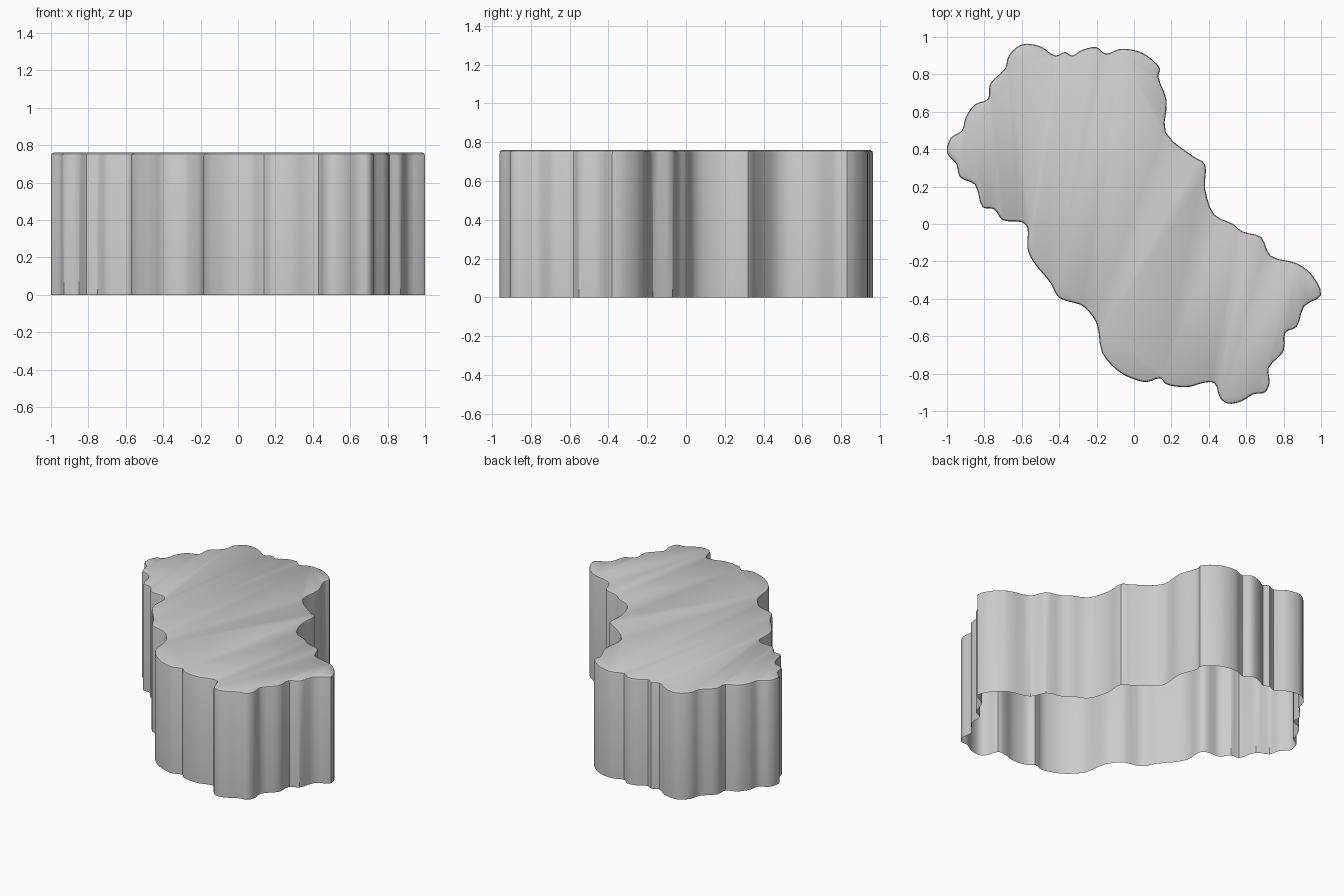
import bpy, bmesh
from mathutils import Vector

if "Cube" in bpy.data.objects:
    bpy.data.objects.remove(bpy.data.objects["Cube"])

HEIGHT = 0.76
STEPS = 3

# Irregular rocky outline, clockwise from the left tip
OUTLINE = [
    (-1, .38), (-.98, .46), (-.92, .50), (-.90, .57), (-.85, .64), (-.78, .67),
    (-.77, .75), (-.69, .83), (-.67, .90), (-.60, .96), (-.50, .95), (-.42, .90),
    (-.37, .92), (-.33, .90), (-.28, .93), (-.20, .945), (-.15, .91),
    (-.08, .935), (0, .93), (.07, .90), (.14, .83), (.13, .79), (.175, .66),
    (.17, .49), (.32, .36), (.38, .32), (.38, .19), (.43, .05), (.53, 0),
    (.58, -.04), (.68, -.07), (.73, -.17), (.87, -.21), (.95, -.27),
    (1, -.38), (.91, -.44), (.87, -.55), (.81, -.58), (.80, -.68), (.72, -.77),
    (.725, -.85), (.70, -.90), (.64, -.91), (.57, -.95), (.50, -.96),
    (.46, -.93), (.43, -.85), (.37, -.85), (.30, -.87), (.23, -.87),
    (.17, -.855), (.14, -.825), (.07, -.845), (0, -.83), (-.08, -.79),
    (-.17, -.69), (-.20, -.53), (-.26, -.45), (-.29, -.43), (-.40, -.395),
    (-.45, -.31), (-.54, -.20), (-.57, -.13), (-.57, -.02), (-.60, .01),
    (-.70, .02), (-.75, .08), (-.81, .09), (-.85, .21), (-.93, .25), (-.95, .32),
]


def smooth_loop(points, steps):
    """Closed centripetal Catmull-Rom curve through the points."""
    pts = [Vector(p) for p in points]
    n, out = len(pts), []
    for i in range(n):
        a, b, c, d = (pts[(i + k) % n] for k in (-1, 0, 1, 2))
        t1 = (b - a).length ** 0.5
        t2 = t1 + (c - b).length ** 0.5
        t3 = t2 + (d - c).length ** 0.5
        for s in range(steps):
            t = t1 + (t2 - t1) * s / steps
            p = a.lerp(b, t / t1)
            q = b.lerp(c, (t - t1) / (t2 - t1))
            r = c.lerp(d, (t - t2) / (t3 - t2))
            out.append(p.lerp(q, t / t2).lerp(q.lerp(r, (t - t1) / (t3 - t1)),
                                              (t - t1) / (t2 - t1)))
    return out


def inset_loop(loop, amount):
    """Move a clockwise loop inward along its averaged normals."""
    n, out = len(loop), []
    for i, p in enumerate(loop):
        t = (loop[(i + 2) % n] - loop[i - 2]).normalized()
        out.append(p + Vector((t.y, -t.x)) * amount)
    return out


# Walls with a softly rounded rim, flat top, open underside
loop = smooth_loop(OUTLINE, STEPS)
bm = bmesh.new()
rings = []
for z, inset in ((0, 0), (HEIGHT - .018, 0), (HEIGHT - .006, .004), (HEIGHT, .014)):
    rings.append([bm.verts.new((p.x, p.y, z)) for p in inset_loop(loop, inset)])
n = len(loop)
for low, high in zip(rings, rings[1:]):
    for i in range(n):
        j = (i + 1) % n
        bm.faces.new((low[j], low[i], high[i], high[j]))
bm.faces.new(rings[-1][::-1])

mesh = bpy.data.meshes.new("rock_platform")
bm.to_mesh(mesh)
bm.free()
rock = bpy.data.objects.new("rock_platform", mesh)
bpy.context.collection.objects.link(rock)
bpy.context.view_layer.objects.active = rock
rock.select_set(True)
bpy.ops.object.shade_smooth_by_angle(angle=0.6)
